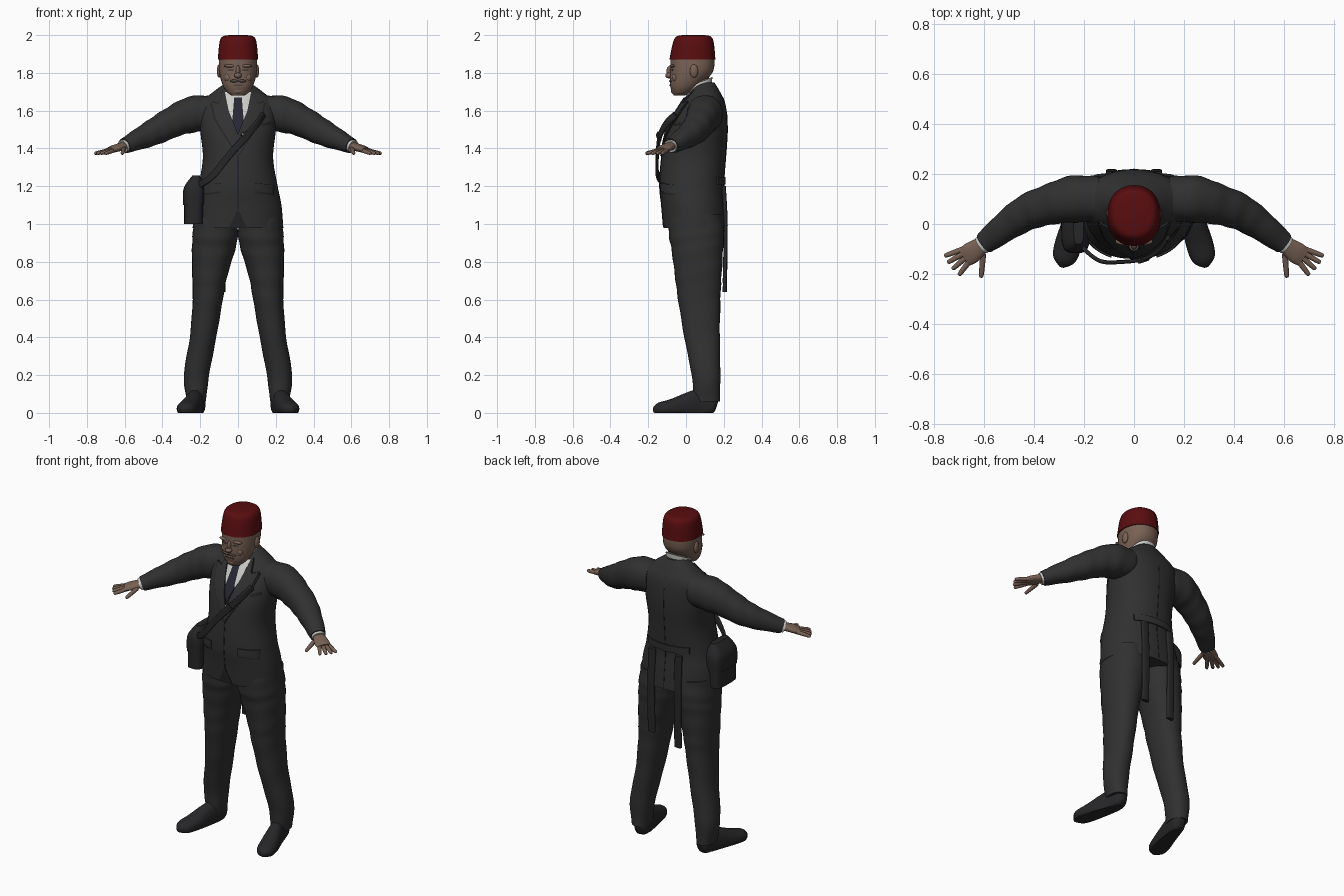
import bpy, bmesh, math
from mathutils import Vector, Matrix
from mathutils.bvhtree import BVHTree

cube = bpy.data.objects.get("Cube")
if cube:
    bpy.data.objects.remove(cube)


def material(name, *colour):
    made = bpy.data.materials.new(name)
    made.use_nodes = True
    made.diffuse_color = (*colour, 1)
    shader = made.node_tree.nodes["Principled BSDF"]
    shader.inputs["Base Color"].default_value = (*colour, 1)
    shader.inputs["Roughness"].default_value = .8
    return made


SUIT = material("charcoal cloth", .03, .03, .03)
SHADOW = material("dark seam", .017, .017, .018)
LEATHER = material("black leather", .02, .02, .022)
RED = material("dark red felt", .1, .004, .005)
SKIN = material("skin", .19, .12, .09)
HAIR = material("grey brown hair", .08, .06, .05)
SHIRT = material("white shirt", .6, .6, .57)
TIE = material("navy tie", .02, .02, .035)
METAL = material("buckle metal", .3, .3, .3)


def finish(name, bm, mat):
    bmesh.ops.recalc_face_normals(bm, faces=bm.faces)
    mesh = bpy.data.meshes.new(name)
    bm.to_mesh(mesh)
    bm.free()
    mesh.materials.append(mat)
    part = bpy.data.objects.new(name, mesh)
    bpy.context.collection.objects.link(part)
    bpy.ops.object.select_all(action='DESELECT')
    bpy.context.view_layer.objects.active = part
    part.select_set(True)
    bpy.ops.object.shade_smooth_by_angle(angle=math.radians(50))
    return part


def spline(rows, steps=6):
    """Smooth interpolation through every row of a loft."""
    points = [Vector(row) for row in rows]
    last = len(points) - 1
    smooth = []
    for i in range(last):
        start, end = points[i], points[i + 1]
        leave = (end - points[max(i - 1, 0)]) / 2
        arrive = (points[min(i + 2, last)] - start) / 2
        for k in range(steps):
            t = k / steps
            ease = t * t * (3 - 2 * t)
            smooth.append(start.lerp(end, ease) + leave * t * (1 - t) ** 2 - arrive * t * t * (1 - t))
    return smooth + [points[last]]


def loft(name, rows, mat, level=True, side=1, power=2.2, segments=32, wrinkle=0, tilt=0):
    """Skin rings given as (x, y, z, half width, half depth); level rings lie flat, others follow the path."""
    rings = spline(rows)
    bm = bmesh.new()
    loops = []
    for i, ring in enumerate(rings):
        centre = Vector(ring[:3])
        across, along = Vector((1, 0, 0)), Vector((0, 1, tilt))
        if not level:
            ahead, behind = rings[min(i + 1, len(rings) - 1)], rings[max(i - 1, 0)]
            path = Vector(ahead[:3]) - Vector(behind[:3])
            across = path.cross(Vector((0, 0, 1))).normalized()
            along = across.cross(path).normalized()
        loop = []
        for k in range(segments):
            angle = math.tau * k / segments
            c, s = math.cos(angle), math.sin(angle)
            fold = 1 + wrinkle * math.sin(i * 1.2 + 2 * s)
            p = centre + across * (math.copysign(abs(c) ** (2 / power), c) * ring[3] * fold)
            p += along * (math.copysign(abs(s) ** (2 / power), s) * ring[4] * fold)
            loop.append(bm.verts.new((p.x * side, p.y, max(p.z, 0))))
        loops.append(loop)
    for lower, upper in zip(loops, loops[1:]):
        for k in range(segments):
            n = (k + 1) % segments
            bm.faces.new((lower[k], lower[n], upper[n], upper[k]))
    bm.faces.new(loops[0])
    bm.faces.new(loops[-1])
    return finish(name, bm, mat)


def tube(name, path, mat, width, depth, **options):
    return loft(name, [(*point, width, depth) for point in path], mat, **options)


def blob(name, centre, size, mat, side=1):
    bm = bmesh.new()
    place = Matrix.Translation((centre[0] * side, *centre[1:])) @ Matrix.Diagonal((*size, 1))
    bmesh.ops.create_uvsphere(bm, u_segments=16, v_segments=10, radius=1, matrix=place)
    return finish(name, bm, mat)


def surface(part):
    mesh = part.data
    return BVHTree.FromPolygons([v.co for v in mesh.vertices], [tuple(p.vertices) for p in mesh.polygons])


def plate(name, outline, mat, tree, lift, side=1, face=-1):
    """Thin patch with an (x, z) outline, laid on the front (face -1) or back (face 1) of a body."""
    bm = bmesh.new()
    flat = bm.faces.new([bm.verts.new((x * side, 0, z)) for x, z in outline])
    bmesh.ops.triangulate(bm, faces=[flat])
    bmesh.ops.subdivide_edges(bm, edges=bm.edges[:], cuts=7, use_grid_fill=True)
    for v in bm.verts:
        hit = tree.ray_cast(Vector((v.co.x, face, v.co.z)), Vector((0, -face, 0)))[0]
        if hit is None:
            hit = tree.find_nearest(v.co)[0]
        v.co.y = hit.y + face * lift
    grown = bmesh.ops.extrude_face_region(bm, geom=bm.faces[:])
    for item in grown["geom"]:
        if isinstance(item, bmesh.types.BMVert):
            item.co.y -= face * .009
    return finish(name, bm, mat)


def strip(x, z, width, height, slope=0):
    """Outline of a four sided patch around a centre."""
    return [(x + i * width / 2, z + j * height / 2 + i * slope) for i, j in ((-1, -1), (1, -1), (1, 1), (-1, 1))]


def symmetric(half):
    return half + [(-x, z) for x, z in reversed(half) if x]


# Jacket body
jacket = loft("jacket", [
    (0, .05, .98, .24, .17), (0, .04, 1.1, .23, .17), (0, .03, 1.2, .21, .17), (0, .04, 1.35, .186, .17),
    (0, .06, 1.5, .2, .16), (0, .09, 1.63, .2, .12), (0, .1, 1.7, .13, .08), (0, .1, 1.75, .06, .05)],
    SUIT, segments=48)
body = surface(jacket)

# Shirt, tie and collar
plate("shirt_front", symmetric([(.07, 1.7), (.05, 1.6), (0, 1.48)]), SHIRT, body, .003)
plate("tie", symmetric([(.02, 1.67), (.01, 1.64), (.03, 1.55), (0, 1.47)]), TIE, body, .009)
tube("shirt_collar", [(0, .07, 1.69), (0, .075, 1.75)], SHIRT, .07, .065, tilt=.45)

# Jacket trim
plate("front_seam", strip(0, 1.22, .008, .28), SHADOW, body, .002)
plate("front_vent", symmetric([(.045, .985), (0, 1.08)]), SHADOW, body, .002)
plate("half_belt", strip(0, 1.23, .28, .04), SUIT, body, .008, face=1)
plate("back_seam", strip(0, 1.33, .006, .68), SHADOW, body, .002, face=1)
plate("breast_pocket", strip(.15, 1.53, .05, .015, .005), SHADOW, body, .003)
lapel = [(.08, 1.71), (.1, 1.64), (.14, 1.65), (.12, 1.56), (0, 1.36), (0, 1.44), (.05, 1.6)]

# Head and neck
tube("neck", [(0, .07, 1.66), (0, .06, 1.8)], SKIN, .064, .06)
head = loft("head", [(0, -.035, 1.68, .035, .03), (0, -.02, 1.7, .06, .055), (0, 0, 1.74, .083, .085),
                     (0, .03, 1.81, .1, .114), (0, .035, 1.9, .1, .117)], SKIN)
skull = surface(head)
blob("nose_bridge", (0, -.083, 1.81), (.012, .02, .03), SKIN)
blob("nose_tip", (0, -.09, 1.786), (.02, .02, .015), SKIN)
blob("chin", (0, -.06, 1.705), (.03, .02, .02), SKIN)
plate("mouth", strip(0, 1.735, .05, .007), HAIR, skull, .003)

# Felt hat
loft("felt_hat", [(0, .034, 1.87, .107, .122), (0, .04, 1.98, .093, .102), (0, .04, 2, .05, .06)],
     RED, segments=40)

fingers = {"little": 20, "ring": 30, "middle": 41, "index": 53, "thumb": 85}
for side, label in ((1, "left_"), (-1, "right_")):
    # Lapel and pocket flap
    plate(label + "lapel", lapel, SUIT, body, .008, side)
    plate(label + "lapel_shadow", [(x * 1.06, z - .008) for x, z in lapel], SHADOW, body, .004, side)
    plate(label + "pocket_flap", strip(.14, 1.19, .1, .045, -.006), SUIT, body, .008, side)
    plate(label + "pocket_seam", strip(.14, 1.163, .1, .01, -.006), SHADOW, body, .004, side)

    # Face
    plate(label + "eye", strip(.038, 1.815, .034, .01), HAIR, skull, .002, side)
    blob(label + "brow", (.04, -.07, 1.837), (.035, .015, .009), SKIN, side)
    blob(label + "cheek", (.05, -.055, 1.775), (.022, .02, .025), SKIN, side)
    blob(label + "moustache", (.018, -.08, 1.757), (.024, .01, .008), HAIR, side)
    blob(label + "ear", (.1, .042, 1.81), (.012, .022, .035), SKIN, side)

    # Sleeve, cuff and palm
    loft(label + "sleeve", [
        (.14, .1, 1.59, .09, .09), (.24, .1, 1.58, .094, .096), (.33, .08, 1.547, .082, .083),
        (.42, .05, 1.5, .073, .073), (.5, 0, 1.46, .062, .06), (.6, -.077, 1.414, .045, .04)],
        SUIT, level=False, side=side, wrinkle=.02)
    tube(label + "cuff", [(.59, -.07, 1.42), (.61, -.085, 1.41)], SHIRT, .038, .033, level=False, side=side)
    loft(label + "palm", [(.59, -.07, 1.418, .028, .022), (.65, -.114, 1.4, .043, .019),
                          (.68, -.135, 1.392, .038, .012)], SKIN, level=False, side=side)

    # Fingers fanned out from the wrist
    for finger, degrees in fingers.items():
        angle = math.radians(-degrees)
        reach = .145 if finger == "thumb" else .17
        rows = []
        for part, thick in ((.35, .012), (.7, .011), (.95, .009), (1, .004)):
            spread = reach * part
            rows.append((.6 + spread * math.cos(angle), -.07 + spread * math.sin(angle),
                         1.41 - .037 * part, thick, thick))
        loft(label + finger + "_finger", rows, SKIN, level=False, side=side, segments=12)

    # Trouser leg and shoe
    loft(label + "trouser_leg", [
        (.12, .05, 1.05, .11, .14), (.12, .055, .95, .12, .147), (.13, .06, .86, .114, .136),
        (.15, .065, .72, .092, .123), (.16, .07, .6, .08, .112), (.185, .085, .4, .07, .094),
        (.22, .106, .2, .067, .076), (.22, .11, .06, .05, .068)], SUIT, side=side, wrinkle=.012)
    loft(label + "shoe", [
        (.207, .16, .035, .02, .03), (.21, .14, .04, .038, .05), (.222, .07, .045, .042, .08),
        (.26, -.07, .025, .054, .05), (.28, -.14, .02, .046, .035), (.29, -.172, .015, .01, .012)],
        LEATHER, level=False, side=side)

    # Strap hanging behind the leg
    end = .69 if side > 0 else .64
    tube(label + "hanging_strap", [(.09, .2, 1.2), (.09, .21, .98), (.09, .205, end)], LEATHER,
         .023, .011, side=side, power=3)

# Shoulder bag with flap, strap and buckle
for name, low, grow in (("bag", 1, 0), ("bag_flap", 1.1, .006)):
    loft(name, [(-.235, -.01, low, .05 + grow, .1 + grow), (-.232, -.01, 1.19, .049 + grow, .098 + grow),
                (-.222, -.01, 1.25 + grow, .02, .07)], LEATHER, power=3.5)
strap = [(.135, -.055, 1.58), (.1, -.105, 1.53), (.04, -.14, 1.46), (-.05, -.152, 1.36), (-.13, -.15, 1.26),
         (-.19, -.11, 1.215), (-.225, -.06, 1.21)]
tube("bag_strap", strap, LEATHER, .008, .018, level=False, power=4)
tube("strap_keeper", [(.045, -.14, 1.473), (.03, -.145, 1.456)], LEATHER, .011, .023, level=False, power=5)
blob("buckle_pin", (.025, -.154, 1.473), (.006, .004, .006), METAL)
